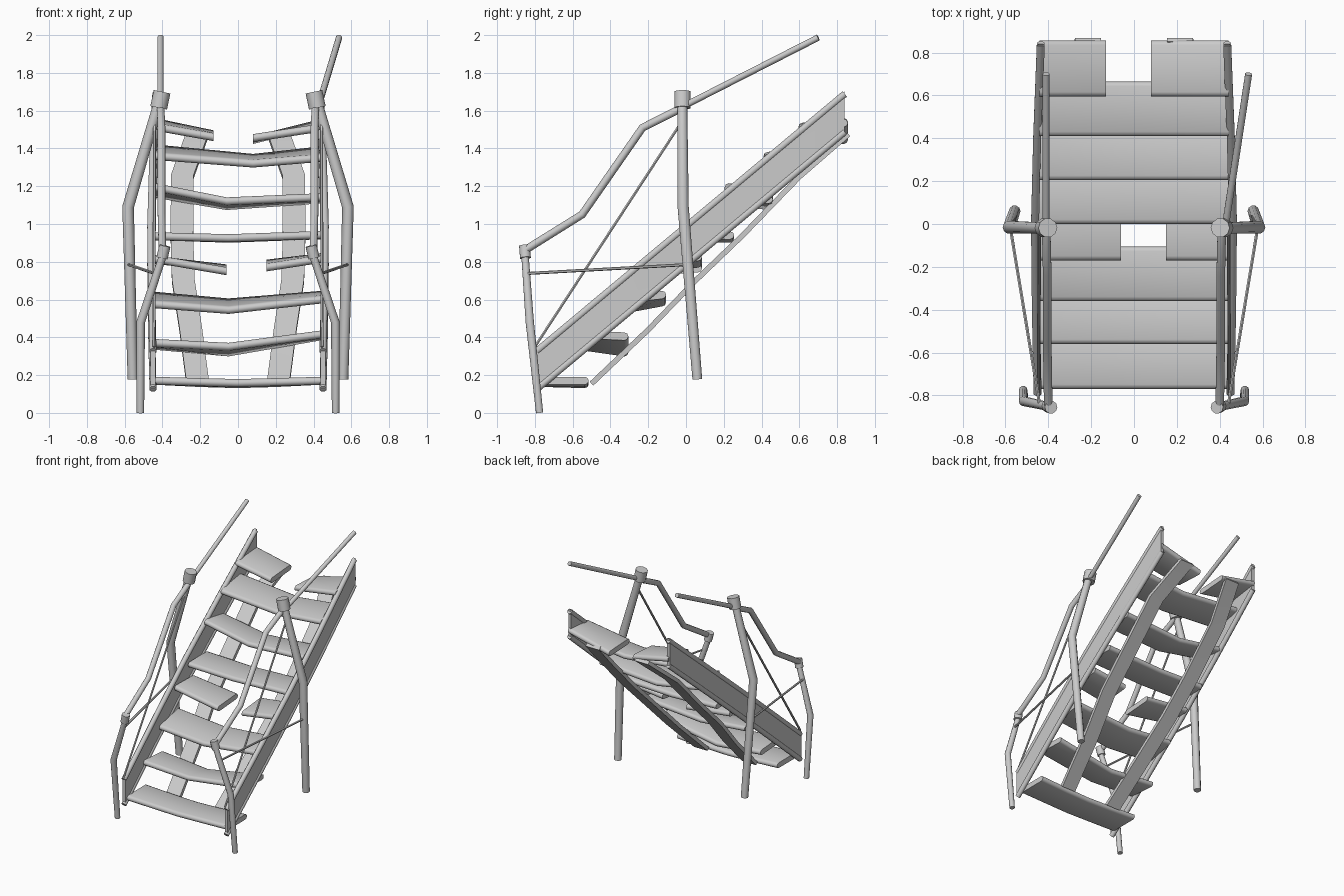
import bpy, math
from mathutils import Vector

if "Cube" in bpy.data.objects:
    bpy.data.objects.remove(bpy.data.objects["Cube"])


def mesh_object(name, rings):
    """Skin a list of equal-length point rings and cap both ends."""
    n = len(rings[0])
    verts = [p for r in rings for p in r]
    faces = [(i * n + k, i * n + (k + 1) % n, (i + 1) * n + (k + 1) % n, (i + 1) * n + k)
             for i in range(len(rings) - 1) for k in range(n)]
    faces += [tuple(range(n))[::-1], tuple(range(len(verts) - n, len(verts)))]
    me = bpy.data.meshes.new(name)
    me.from_pydata(verts, [], faces)
    ob = bpy.data.objects.new(name, me)
    bpy.context.collection.objects.link(ob)
    bpy.context.view_layer.objects.active = ob
    bpy.ops.object.select_all(action='DESELECT')
    ob.select_set(True)
    bpy.ops.object.mode_set(mode='EDIT')
    bpy.ops.mesh.select_all(action='SELECT')
    bpy.ops.mesh.normals_make_consistent(inside=False)
    bpy.ops.object.mode_set(mode='OBJECT')
    bpy.ops.object.shade_smooth_by_angle(angle=math.radians(50))
    return ob


def tube(name, points, r, sides=10):
    """Round bar along a bent path; r is one radius or one per point."""
    pts = [Vector(p) for p in points]
    radii = r if isinstance(r, (list, tuple)) else [r] * len(pts)
    rings = []
    for i, p in enumerate(pts):
        a = (p - pts[i - 1]).normalized() if i else Vector()
        b = (pts[i + 1] - p).normalized() if i < len(pts) - 1 else Vector()
        d = (a + b).normalized()
        ref = Vector((0, 1, 0)) if abs(d.z) > 0.8 else Vector((1, 0, 0))
        u = (ref - d * ref.dot(d)).normalized()
        v = d.cross(u)
        rings.append([p + radii[i] * (u * math.cos(t) + v * math.sin(t))
                      for t in (2 * math.pi * (k + 0.5) / sides for k in range(sides))])
    return mesh_object(name, rings)


def tread(name, y0, stations, depth=0.255, h=0.021):
    """Board with rounded nose; stations are (x, front z, back z)."""
    rings = []
    for x, zf, zb in stations:
        ring = []
        for k in range(5):
            t = math.pi / 2 + math.pi * k / 4
            ring.append((x, y0 + h + h * math.cos(t), zf + h * math.sin(t)))
        for k in range(5):
            t = -math.pi / 2 + math.pi * k / 4
            ring.append((x, y0 + depth - h + h * math.cos(t), zb + h * math.sin(t)))
        rings.append(ring)
    return mesh_object(name, rings)


# sagging treads, two of them snapped in the middle
tread("tread_1", -0.77, [(-0.44, .17, .17), (-.2, .163, .158), (0, .158, .152), (.2, .163, .158), (.44, .17, .17)])
tread("tread_2", -0.56, [(-0.44, .37, .355), (-.05, .35, .32), (.44, .415, .405)])
tread("tread_3", -0.36, [(-0.44, .575, .62), (-.05, .545, .585), (.44, .6, .625)])
tread("tread_4_left", -0.17, [(-0.44, .815, .81), (-.06, .75, .765)])
tread("tread_4_right", -0.17, [(.15, .77, .79), (.44, .815, .825)])
tread("tread_5", 0.0, [(-0.44, .935, .935), (-.05, .925, .922), (.44, .942, .94)])
tread("tread_6", 0.205, [(-0.44, 1.195, 1.16), (-.06, 1.12, 1.095), (.44, 1.142, 1.13)])
tread("tread_7", 0.41, [(-0.44, 1.36, 1.4), (.08, 1.32, 1.35), (.44, 1.35, 1.39)])
tread("tread_8_left", 0.595, [(-0.44, 1.515, 1.54), (-.13, 1.46, 1.475)], depth=.262)
tread("tread_8_right", 0.595, [(.08, 1.455, 1.445), (.44, 1.51, 1.535)], depth=.262)


def lower(y):
    return 0.13 + (y + 0.78) * 0.835


# mirrored parts of the left and right sides
for side, s in (("left", -1), ("right", 1)):
    # stringer plate with rolled rims, bowed slightly outward
    path = [(-.79, .45), (-.4, .458), (0, .462), (.4, .452), (.84, .435)]
    mesh_object("stringer_" + side, [
        [(s * (x - .012), y, lower(y)), (s * (x + .012), y, lower(y)),
         (s * (x + .012), y, lower(y) + .22), (s * (x - .012), y, lower(y) + .22)] for y, x in path])
    for label, dz in (("lower", .005), ("upper", .205)):
        tube("stringer_%s_rim_%s" % (label, side),
             [(s * x, y, lower(y) + dz) for y, x in path], .02, 8)

    # carrier plank running under the treads
    run = [(.213, -.5, .155), (.25, -.2, .44), (.29, .05, .7), (.297, .3, .94),
           (.295, .6, 1.25), (.215, .86, 1.475)]
    rings = []
    for i, (x, y, z) in enumerate(run):
        a, b = run[max(i - 1, 0)], run[min(i + 1, len(run) - 1)]
        n = Vector((0, -(b[2] - a[2]), b[1] - a[1])).normalized() * .014
        rings.append([Vector((s * x + dx, y, z)) + n * k
                      for dx, k in ((-.06, -1), (.06, -1), (.06, 1), (-.06, 1))])
    mesh_object("carrier_plank_" + side, rings)

    # bent posts with collars on top
    tube("tall_post_" + side, [(s * .405, -.02, 1.69), (s * .582, -.015, 1.09), (s * .557, .06, .178)],
         [.027, .031, .027])
    tube("tall_post_cap_" + side, [(s * .42, -.018, 1.615), (s * .402, -.018, 1.7)], .045)
    tube("short_post_" + side, [(s * .385, -.855, .87), (s * .515, -.827, .48), (s * .517, -.775, .0)],
         [.02, .023, .02])
    tube("short_post_cap_" + side, [(s * .402, -.85, .82), (s * .387, -.855, .885)], .03)

    # handrail; the loose upper half leans out on the right side
    tube("lower_handrail_" + side, [(s * .4, -.855, .86), (s * .405, -.55, 1.05),
                                    (s * .405, -.23, 1.51), (s * .41, -.02, 1.615)], .021)
    end_x, start_x = (.535, .425) if s > 0 else (-.41, -.41)
    tube("upper_handrail_" + side, [(start_x, -.02, 1.62), (end_x, .70, 1.987)], .017)

    # thin bracing rods
    tube("cross_rod_" + side, [(s * .44, -.845, .738), (s * .58, 0, .785)], .008, 6)
    tube("diagonal_rod_" + side, [(s * .445, -.8, .35), (s * .442, -.03, 1.53)], .008, 6)
